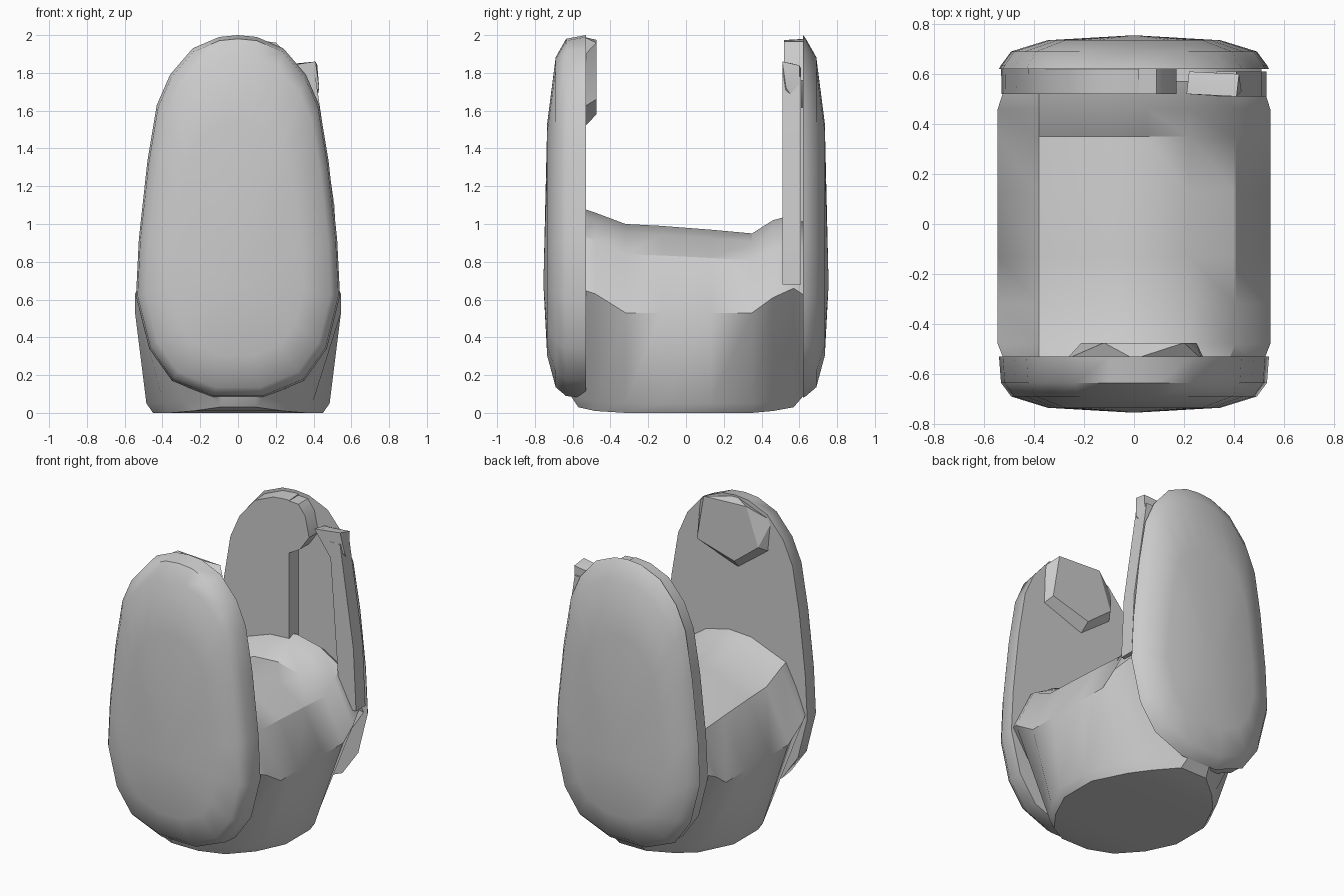
import bpy, bmesh

cube = bpy.data.objects.get("Cube")
if cube:
    bpy.data.objects.remove(cube, do_unlink=True)

grey = bpy.data.materials.new("plain grey")
grey.use_nodes = True
COLOUR = (0.6, 0.6, 0.6, 1)
grey.diffuse_color = COLOUR
grey.node_tree.nodes["Principled BSDF"].inputs["Base Color"].default_value = COLOUR


def finish(name, bm, angle=0.5):
    bmesh.ops.recalc_face_normals(bm, faces=bm.faces)
    mesh = bpy.data.meshes.new(name)
    bm.to_mesh(mesh)
    bm.free()
    mesh.materials.append(grey)
    obj = bpy.data.objects.new(name, mesh)
    bpy.context.collection.objects.link(obj)
    bpy.ops.object.select_all(action='DESELECT')
    obj.select_set(True)
    bpy.context.view_layer.objects.active = obj
    bpy.ops.object.shade_smooth_by_angle(angle=angle)
    return obj


def loft(rings, tip=None):
    """Join equal rings of points; close with caps or a pointed tip."""
    bm = bmesh.new()
    loops = [[bm.verts.new(p) for p in ring] for ring in rings]
    n = len(loops[0])
    for a, b in zip(loops, loops[1:]):
        for i in range(n):
            j = (i + 1) % n
            bm.faces.new((a[i], a[j], b[j], b[i]))
    bm.faces.new(loops[0])
    if tip:
        end = bm.verts.new(tip)
        for i in range(n):
            bm.faces.new((loops[-1][i], loops[-1][(i + 1) % n], end))
    else:
        bm.faces.new(loops[-1])
    return bm


def hull(name, points):
    bm = bmesh.new()
    for p in points:
        bm.verts.new(p)
    bmesh.ops.convex_hull(bm, input=bm.verts)
    return finish(name, bm)


# Egg-shaped outline shared by both end walls
HALF = [(.13, .08), (.35, .17), (.47, .34), (.54, .62), (.525, .92),
        (.48, 1.33), (.43, 1.63), (.36, 1.79), (.24, 1.93), (.1, 1.99), (0, 2.0)]
EGG = HALF + [(-x, z) for x, z in reversed(HALF[:-1])]


def egg_ring(y, scale=1.0):
    return [(x * scale, y, .7 + (z - .7) * scale) for x, z in EGG]


# Domed end walls
for name, side, inner in (("front_wall", -1, .53), ("back_wall", 1, .62)):
    rings = [egg_ring(side * y, s) for y, s in
             ((inner, 1), (.635, .985), (.69, .91), (.735, .64))]
    finish(name, loft(rings, (0, side * .755, .68)), 0.8)

# Thick part of the back wall, ending at an upright step
bm = loft([egg_ring(.52, .98), egg_ring(.63, .985)])
cut = bmesh.ops.bisect_plane(bm, geom=bm.verts[:] + bm.edges[:] + bm.faces[:],
                             plane_co=(.02, 0, 1.5), plane_no=(1, 0, 0),
                             clear_outer=True)
bmesh.ops.holes_fill(bm, edges=[e for e in cut["geom_cut"]
                                if isinstance(e, bmesh.types.BMEdge)])
finish("back_wall_inner_panel", bm)

# Overhang at the top of the step
hull("back_wall_overhang",
     [(x, y, z) for y in (.52, .63) for x, z in
      ((.01, 1.61), (.1, 1.66), (.17, 1.76), (.14, 1.9), (.09, 1.965), (.01, 1.97))])

# Body: rounded base with cut corners and a raised hump between two ledges
stations = ((-.63, .62, 1.0, .08, .12), (-.57, .66, 1.09, .1, .03),
            (-.48, .63, 1.06, .24, .01), (-.32, .53, 1.0, .36, 0),
            (-.13, .53, .99, .45, 0), (.13, .53, .97, .45, 0),
            (.35, .53, .95, .34, 0), (.46, .61, 1.02, .24, .01),
            (.57, .66, 1.05, .1, .03), (.63, .62, 1.0, .08, .1))
rings = []
for y, ledge, top, foot, low in stations:
    wide = .545 if abs(y) < .5 else .51
    rise = top - ledge
    profile = [(foot, low), (foot + .035, low + .05), (wide, ledge),
               (wide - .14, ledge + rise * .66), (.22, ledge + rise * .9),
               (.05, top), (-.12, top - .01), (-.38, ledge + rise * .74),
               (-wide, ledge), (-foot - .035, low + .05), (-foot, low)]
    rings.append([(x, y, z) for x, z in profile])
finish("body", loft(rings), 0.6)

# Faceted pad high on the inside of the front wall
hull("front_wall_pad",
     [(x, -.475, z) for x, z in ((-.12, 1.975), (.2, 1.96), (.25, 1.66),
                                 (-.03, 1.58), (-.21, 1.72))]
     + [(x, -.54, z) for x, z in ((-.27, 1.89), (.27, 1.89), (.28, 1.62),
                                  (-.02, 1.51), (-.25, 1.68), (0, 1.99))])

# Upright rim beside the recess in the back wall
hull("back_wall_rim",
     [(x, y, z) for y in (.51, .61) for x, z in
      ((.41, .68), (.53, .68), (.51, 1.1), (.41, 1.78), (.33, 1.78), (.39, 1.4))])

# Faceted knob on top of the rim
hull("rim_knob",
     [(.31, .56, 1.85), (.41, .51, 1.86), (.42, .6, 1.84), (.21, .52, 1.83),
      (.22, .61, 1.82), (.43, .53, 1.72), (.36, .51, 1.64), (.41, .6, 1.62)])
